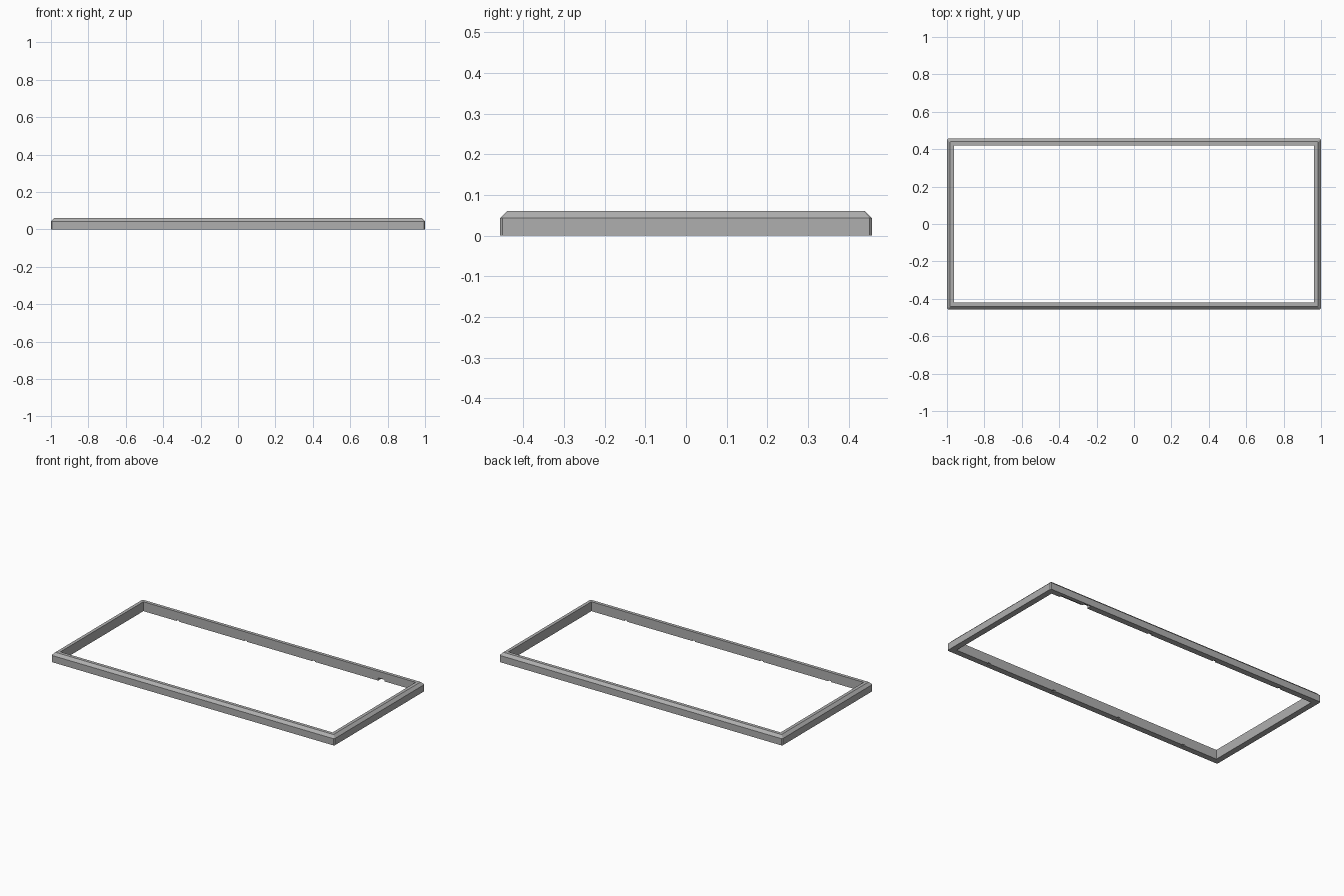
import bpy, bmesh
from mathutils import Matrix

default = bpy.data.objects.get("Cube")
if default:
    bpy.data.objects.remove(default, do_unlink=True)

HALF_X, HALF_Y, HEIGHT = 1.0, 0.457, 0.06
WALL, CHAMFER, CORNER = 0.038, 0.017, 0.006

grey = bpy.data.materials.new("frame_grey")
grey.use_nodes = True
colour = (0.43, 0.43, 0.43, 1)
grey.diffuse_color = colour
grey.node_tree.nodes["Principled BSDF"].inputs["Base Color"].default_value = colour


def ring(bm, inset, z, cut):
    """Rectangle with cut corners, as a loop of eight vertices."""
    x, y = HALF_X - inset, HALF_Y - inset
    points = []
    for sx, sy in ((1, 1), (-1, 1), (-1, -1), (1, -1)):
        pair = [(sx * x, sy * (y - cut)), (sx * (x - cut), sy * y)]
        points += pair if sx * sy > 0 else pair[::-1]
    return [bm.verts.new((px, py, z)) for px, py in points]


def make_object(name, bm):
    bmesh.ops.recalc_face_normals(bm, faces=bm.faces)
    mesh = bpy.data.meshes.new(name)
    bm.to_mesh(mesh)
    bm.free()
    obj = bpy.data.objects.new(name, mesh)
    bpy.context.collection.objects.link(obj)
    mesh.materials.append(grey)
    return obj


# Frame: a chamfered cross-section swept around the rectangle
bm = bmesh.new()
section = [(0, 0, CORNER), (0, HEIGHT - CHAMFER, CORNER),
           (CHAMFER, HEIGHT, CORNER / 2), (WALL, HEIGHT, 0), (WALL, 0, 0)]
rings = [ring(bm, *p) for p in section]
for a, b in zip(rings, rings[1:] + rings[:1]):
    for i in range(8):
        j = (i + 1) % 8
        bm.faces.new((a[i], a[j], b[j], b[i]))
bmesh.ops.remove_doubles(bm, verts=bm.verts, dist=1e-5)
frame = make_object("frame", bm)

# Cutter: small slots under the long rails and a cable notch at the back
bm = bmesh.new()


def slot(x, side, width, depth, height):
    y = side * (HALF_Y - WALL)
    size = Matrix.Diagonal((width, 2 * depth, 2 * height, 1))
    bmesh.ops.create_cube(bm, size=1, matrix=Matrix.Translation((x, y, 0)) @ size)


for side in (-1, 1):
    for x in (-0.72, -0.24, 0.24, 0.72):
        if side > 0 and x > 0.5:
            slot(x, side, 0.045, 0.03, 0.018)
        else:
            slot(x, side, 0.02, 0.012, 0.006)
slot(0.82, 1, 0.17, 0.014, 0.007)
cutter = make_object("slot_cutter", bm)
cutter.hide_render = True

# Apply the cut and drop the helper
cut = frame.modifiers.new("slots", 'BOOLEAN')
cut.operation = 'DIFFERENCE'
cut.solver = 'EXACT'
cut.use_self = True
cut.object = cutter
bpy.context.view_layer.objects.active = frame
frame.select_set(True)
bpy.ops.object.modifier_apply(modifier=cut.name)
bpy.data.objects.remove(cutter, do_unlink=True)
